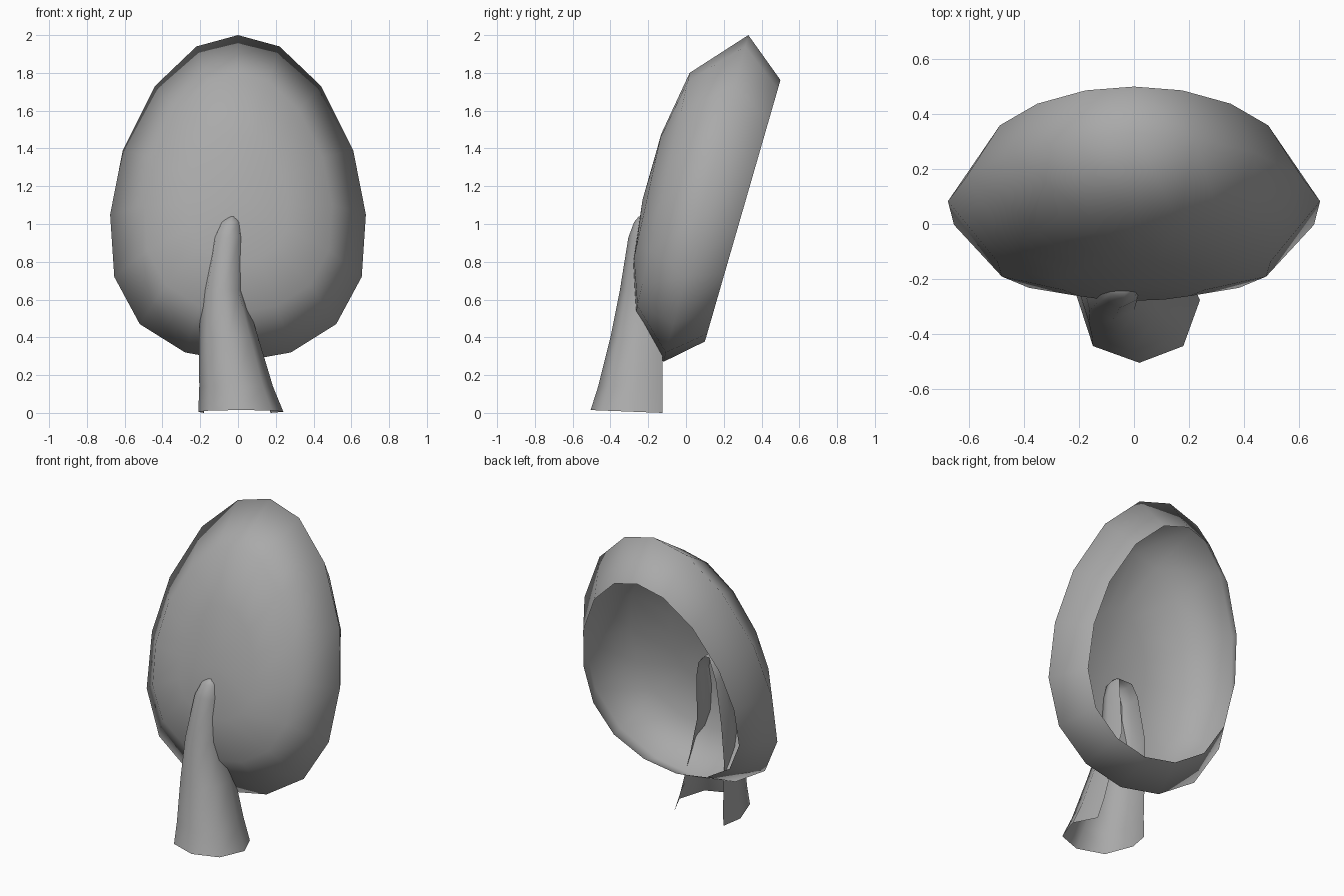
import bpy
import bmesh

cube = bpy.data.objects.get("Cube")
if cube:
    bpy.data.objects.remove(cube, do_unlink=True)

GREY = (0.4, 0.4, 0.4, 1.0)
grey = bpy.data.materials.new("plain grey")
grey.use_nodes = True
grey.diffuse_color = GREY
grey.node_tree.nodes["Principled BSDF"].inputs["Base Color"].default_value = GREY


def bridge(bm, rings, closed):
    """Join successive rings of vertices with quads."""
    for a, b in zip(rings, rings[1:]):
        n = len(a)
        for i in range(n if closed else n - 1):
            j = (i + 1) % n
            bm.faces.new((a[i], a[j], b[j], b[i]))


def finish(bm, name, front_face):
    """Point the front outwards, then make a smooth object."""
    bmesh.ops.recalc_face_normals(bm, faces=bm.faces)
    front_face.normal_update()
    if front_face.normal.y > 0:
        bmesh.ops.reverse_faces(bm, faces=bm.faces)
    for f in bm.faces:
        f.smooth = True
    mesh = bpy.data.meshes.new(name)
    bm.to_mesh(mesh)
    bm.free()
    mesh.materials.append(grey)
    obj = bpy.data.objects.new(name, mesh)
    bpy.context.collection.objects.link(obj)


# Crown: egg outline, mirrored, scaled into tilted rings; open at the back
half = [(0, 2.0), (0.22, 1.94), (0.44, 1.73), (0.61, 1.39), (0.677, 1.05),
        (0.655, 0.72), (0.52, 0.47), (0.28, 0.32), (0, 0.27)]
outline = half + [(-x, z) for x, z in half[-2:0:-1]]
MID = 1.135

# scale, centre y, centre z, tilt
crown_rings = [
    (0.8, 0.3, 1.07, 0.289),
    (1.0, 0.105, MID, 0.26),
    (0.734, -0.123, 1.165, 0.224),
    (0.39, -0.205, 1.14, 0.22),
]
bm = bmesh.new()
rings = []
for k, cy, cz, tilt in crown_rings:
    rings.append([bm.verts.new((k * x, cy + tilt * k * (z - MID), cz + k * (z - MID)))
                  for x, z in outline])
bridge(bm, rings, True)
centre = bm.verts.new((0, -0.23, 1.13))
inner = rings[-1]
for i, v in enumerate(inner):
    cap = bm.faces.new((v, inner[(i + 1) % len(inner)], centre))
finish(bm, "crown", cap)

# Trunk: bent, tapering shell with an open back
section = [(-0.87, 1), (-1, 0.65), (-0.73, 0.16), (0.02, 0),
           (0.73, 0.16), (1, 0.6), (0.7, 1)]
# height, centre x, half width, front y, back y
trunk_rings = [
    (0, 0.015, 0.225, -0.505, -0.125),
    (0.14, -0.01, 0.195, -0.465, -0.125),
    (0.4, -0.05, 0.157, -0.40, -0.125),
    (0.65, -0.08, 0.112, -0.35, -0.11),
    (0.93, -0.053, 0.088, -0.305, -0.12),
    (1.01, -0.04, 0.06, -0.275, -0.13),
    (1.04, -0.03, 0.02, -0.25, -0.17),
]
bm = bmesh.new()
rings = []
for z, cx, w, front, back in trunk_rings:
    lift = 0.015 if z == 0 else 0
    rings.append([bm.verts.new((cx + w * u, front + v * (back - front), z + lift * (1 - v)))
                  for u, v in section])
bridge(bm, rings, False)
bm.faces.new(rings[-1])
bm.faces.ensure_lookup_table()
finish(bm, "trunk", bm.faces[2])
